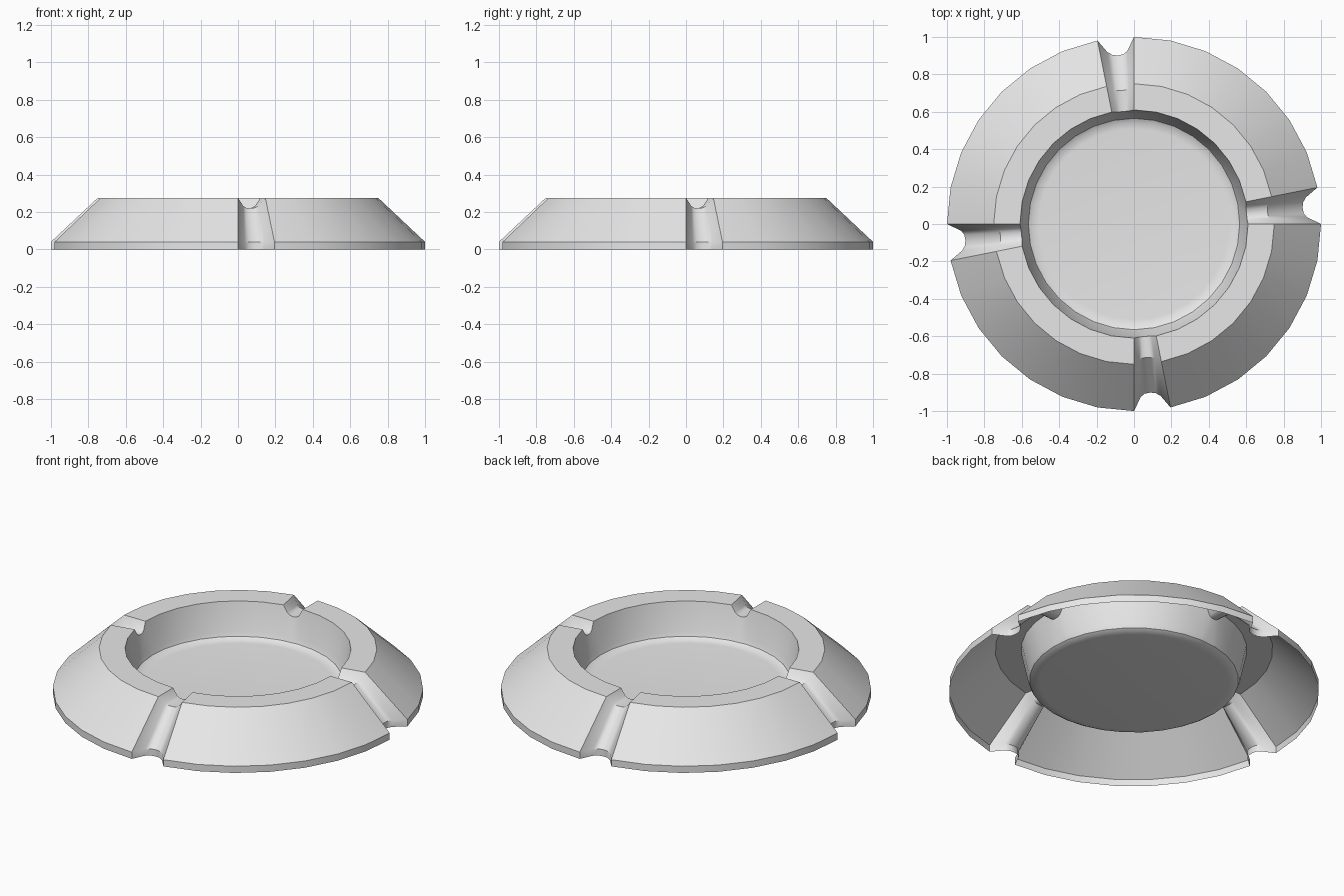
import bpy, bmesh, math

cube = bpy.data.objects.get("Cube")
if cube:
    bpy.data.objects.remove(cube)

SIDES = 32

# Section of the pressed sheet, outer lip to bowl floor:
# radius, height, then inward and downward shift inside a rest groove
SECTION = [
    (1.0, 0.0, 0.09, 0.0),
    (1.0, 0.04, 0.09, 0.0),
    (0.75, 0.275, 0.03, 0.055),
    (0.61, 0.275, 0.003, 0.055),
    (0.575, 0.11, 0, 0),
    (0.565, 0.085, 0, 0),
    (0.545, 0.073, 0, 0),
    (0.51, 0.07, 0, 0),
]
# Groove cross-section: fraction across one side, relative depth
GROOVE = [(0.2, 0.8), (0.32, 0.97), (0.48, 1.0), (0.64, 0.95), (0.78, 0.75)]


def make_stations():
    """Angles around the tray as (side index, fraction, groove depth)."""
    stations = []
    for side in range(SIDES):
        stations.append((side, 0.0, 0.0))
        if side % (SIDES // 4) == 0:
            stations += [(side, t, depth) for t, depth in GROOVE]
    return stations


def point(radius, height, station):
    side, t, _ = station
    a = math.tau * side / SIDES
    b = math.tau * (side + 1) / SIDES
    x = (1 - t) * math.cos(a) + t * math.cos(b)
    y = (1 - t) * math.sin(a) + t * math.sin(b)
    return (radius * x, radius * y, height)


# Tray body with four rest grooves, open underneath
bm = bmesh.new()
stations = make_stations()
rings = []
for r, z, inward, down in SECTION:
    rings.append([bm.verts.new(point(r - inward * s[2], z - down * s[2], s))
                  for s in stations])
count = len(stations)
for outer, inner in zip(rings, rings[1:]):
    for i in range(count):
        j = (i + 1) % count
        bm.faces.new((outer[i], outer[j], inner[j], inner[i]))

# Bowl floor
centre = bm.verts.new((0, 0, 0.07))
for i in range(count):
    bm.faces.new((rings[-1][i], rings[-1][(i + 1) % count], centre))

mesh = bpy.data.meshes.new("tray")
bm.to_mesh(mesh)
bm.free()
tray = bpy.data.objects.new("tray", mesh)
bpy.context.collection.objects.link(tray)

# Plain light grey
grey = bpy.data.materials.new("light_grey")
grey.use_nodes = True
colour = (0.8, 0.8, 0.8, 1)
grey.diffuse_color = colour
grey.node_tree.nodes["Principled BSDF"].inputs["Base Color"].default_value = colour
mesh.materials.append(grey)

bpy.ops.object.select_all(action='DESELECT')
tray.select_set(True)
bpy.context.view_layer.objects.active = tray
bpy.ops.object.shade_smooth_by_angle(angle=math.radians(35))
